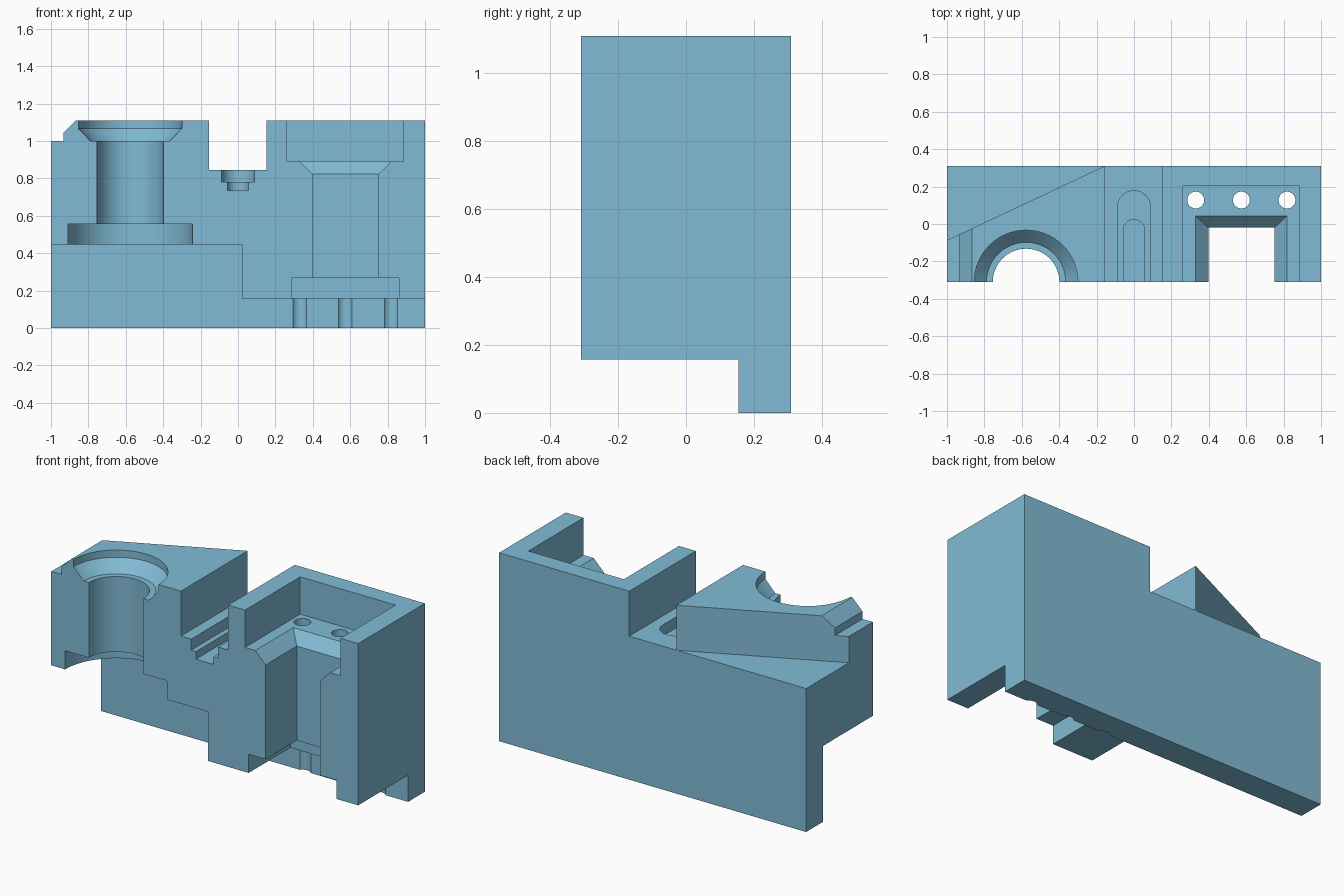
import bpy, bmesh, math

if "Cube" in bpy.data.objects:
    bpy.data.objects.remove(bpy.data.objects["Cube"])

FRONT = -0.31   # front face; all the openings are symmetric about this plane
BACK = 0.31


def loft(name, rings):
    """Closed solid through 3D outlines with equal point counts."""
    bm = bmesh.new()
    loops = [[bm.verts.new(p) for p in ring] for ring in rings]
    n = len(loops[0])
    for a, b in zip(loops, loops[1:]):
        for i in range(n):
            j = (i + 1) % n
            bm.faces.new((a[i], a[j], b[j], b[i]))
    bm.faces.new(loops[0])
    bm.faces.new(loops[-1])
    bmesh.ops.recalc_face_normals(bm, faces=bm.faces)
    mesh = bpy.data.meshes.new(name)
    bm.to_mesh(mesh)
    bm.free()
    obj = bpy.data.objects.new(name, mesh)
    bpy.context.collection.objects.link(obj)
    obj.data.materials.append(blue)
    return obj


def extrude_y(name, profile, y0, y1):
    return loft(name, [[(x, y, z) for x, z in profile] for y in (y0, y1)])


def circle(x, y, z, r, n=64):
    return [(x + r * math.cos(2 * math.pi * i / n),
             y + r * math.sin(2 * math.pi * i / n), z) for i in range(n)]


def rectangle(x0, x1, y_back, z):
    y_front = 2 * FRONT - y_back
    return [(x0, y_front, z), (x1, y_front, z), (x1, y_back, z), (x0, y_back, z)]


def stadium(r, y_end, z, n=24):
    dy = y_end - r - FRONT
    pts = []
    for base, sign in ((0, 1), (math.pi, -1)):
        for i in range(n + 1):
            a = base + math.pi * i / n
            pts.append((r * math.cos(a), FRONT + sign * dy + r * math.sin(a), z))
    return pts


blue = bpy.data.materials.new("steel_blue")
blue.diffuse_color = (0.22, 0.50, 0.67, 1)
blue.use_nodes = True
blue.node_tree.nodes["Principled BSDF"].inputs["Base Color"].default_value = blue.diffuse_color

# Block with the crossing channel and the stepped left shoulder
body = extrude_y("clamp_block", [
    (-1, 0), (1, 0), (1, 1.11), (0.153, 1.11), (0.153, 0.845), (-0.155, 0.845),
    (-0.155, 1.11), (-0.867, 1.11), (-0.933, 1.045), (-0.933, 1.0), (-1, 1.0)],
    FRONT, BACK)

cutters = []

# Stepped underside in front of the back plate
cutters.append(extrude_y("underside_cutter", [
    (-1.2, -0.2), (1.2, -0.2), (1.2, 0.157), (0.022, 0.157), (0.022, 0.447), (-1.2, 0.447)],
    -0.6, 0.155))

# Slanted relief at the back left corner
slant = [(-1.2, -0.181), (-0.157, 0.31), (-0.157, 0.6), (-1.2, 0.6)]
cutters.append(loft("slant_cutter", [[(x, y, z) for x, y in slant] for z in (0.845, 1.3)]))

# Round bore: counterbore, shaft, countersink
cutters.append(loft("bore_cutter", [circle(-0.577, FRONT, z, r) for z, r in (
    (0.3, 0.333), (0.557, 0.333), (0.557, 0.178), (1.0, 0.178),
    (1.0, 0.212), (1.067, 0.277), (1.3, 0.277))]))

# Square opening: lower pocket, shaft, chamfer, upper pocket
cutters.append(loft("pocket_cutter", [rectangle(x0, x1, y, z) for x0, x1, y, z in (
    (0.286, 0.86, 0.08, 0.05), (0.286, 0.86, 0.08, 0.267),
    (0.397, 0.751, -0.02, 0.267), (0.397, 0.751, -0.02, 0.823),
    (0.33, 0.818, 0.043, 0.89), (0.263, 0.885, 0.203, 0.89),
    (0.263, 0.885, 0.203, 1.3))]))

# Stepped round-ended slot in the channel floor
cutters.append(loft("slot_cutter", [stadium(r, y, z) for r, y, z in (
    (0.057, 0.023, 0.735), (0.057, 0.023, 0.78),
    (0.088, 0.178, 0.78), (0.088, 0.178, 1.0))]))

# Row of three through holes
for i in range(3):
    cutters.append(loft(f"hole_cutter_{i}", [
        circle(0.33 + 0.244 * i, 0.128, z, 0.045, 48) for z in (-0.1, 1.0)]))

bpy.context.view_layer.objects.active = body
body.select_set(True)
for c in cutters:
    c.hide_render = True
    mod = body.modifiers.new(c.name, 'BOOLEAN')
    mod.operation = 'DIFFERENCE'
    mod.solver = 'EXACT'
    mod.object = c
    bpy.ops.object.modifier_apply(modifier=mod.name)
for c in cutters:
    bpy.data.objects.remove(c, do_unlink=True)

bpy.ops.object.shade_smooth_by_angle(angle=math.radians(25))
